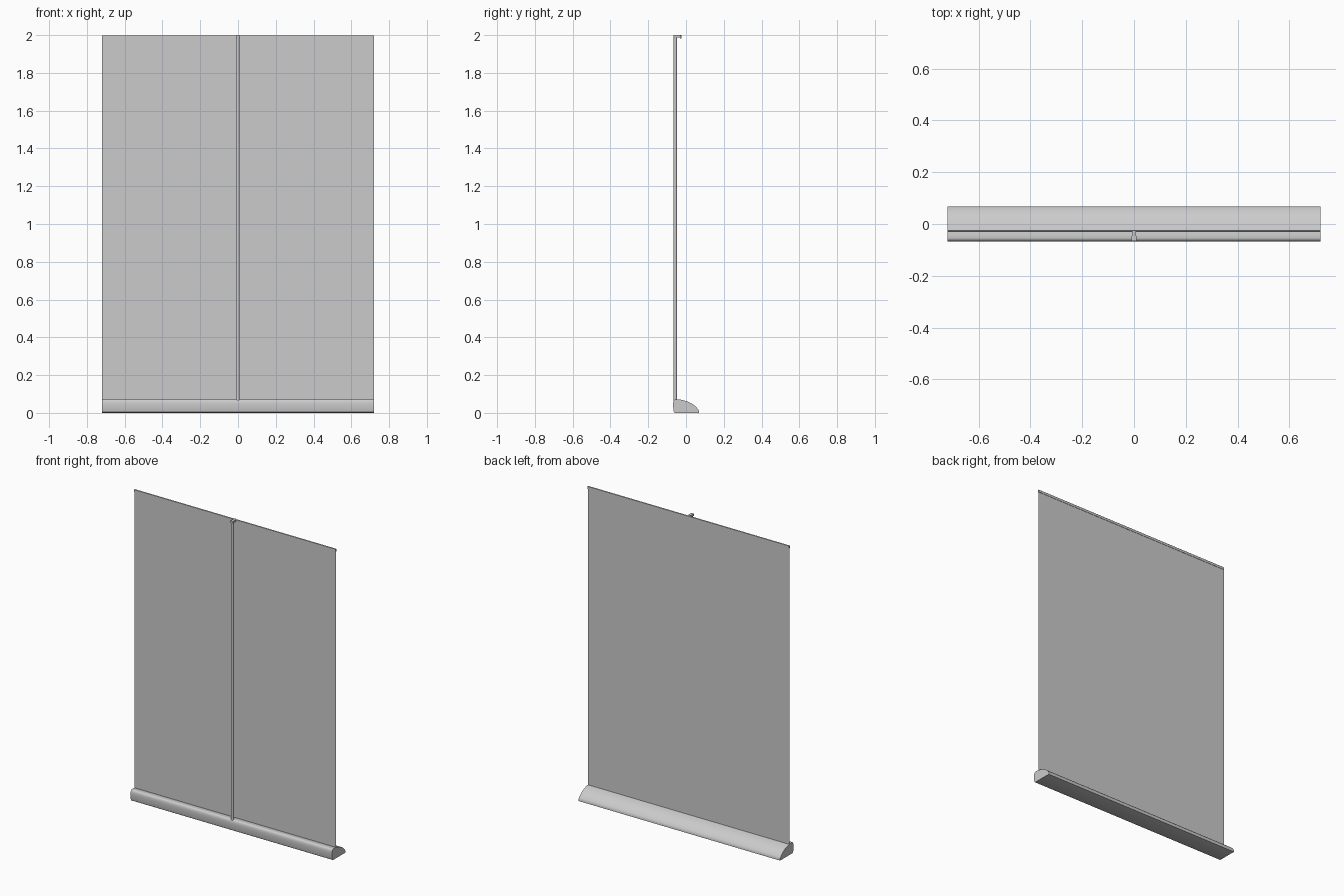
import bpy, bmesh
from mathutils import Vector

if "Cube" in bpy.data.objects:
    bpy.data.objects.remove(bpy.data.objects["Cube"])

W = 0.72  # half width of the stand


def finish(name, bm, angle=0.6):
    bmesh.ops.recalc_face_normals(bm, faces=bm.faces[:])
    me = bpy.data.meshes.new(name)
    bm.to_mesh(me)
    bm.free()
    ob = bpy.data.objects.new(name, me)
    bpy.context.collection.objects.link(ob)
    bpy.context.view_layer.objects.active = ob
    ob.select_set(True)
    bpy.ops.object.shade_smooth_by_angle(angle=angle)
    ob.select_set(False)
    return ob


def extrude_x(name, profile, half):
    """Solid bar along x from a (y, z) profile."""
    bm = bmesh.new()
    f = bm.faces.new([bm.verts.new((-half, y, z)) for y, z in profile])
    r = bmesh.ops.extrude_face_region(bm, geom=[f])
    top = [v for v in r["geom"] if isinstance(v, bmesh.types.BMVert)]
    bmesh.ops.translate(bm, verts=top, vec=(2 * half, 0, 0))
    return finish(name, bm)


def bezier(p0, p1, p2, p3, n=10):
    out = []
    for i in range(n + 1):
        t = i / n
        s = 1 - t
        out.append(tuple(s**3 * a + 3 * s * s * t * b + 3 * s * t * t * c + t**3 * d
                         for a, b, c, d in zip(p0, p1, p2, p3)))
    return out


# base cassette: upright rounded front, long curved slope at the back
base = bezier((-0.068, 0.045), (-0.068, 0.062), (-0.064, 0.072), (-0.054, 0.072), 6)
base += bezier((-0.044, 0.072), (0.010, 0.066), (0.050, 0.045), (0.068, 0.012), 12)
base += [(0.068, 0.0), (-0.058, 0.0), (-0.064, 0.004), (-0.067, 0.014)]
extrude_x("base_cassette", base, W)

# banner sheet: a single thin surface
bm = bmesh.new()
bm.faces.new([bm.verts.new(p) for p in ((-W, -0.026, 0.06), (W, -0.026, 0.06),
                                        (W, -0.026, 1.99), (-W, -0.026, 1.99))])
finish("banner_sheet", bm)

# top rail gripping the sheet
extrude_x("top_rail", [(-0.031, 1.982), (-0.024, 1.982), (-0.024, 1.997),
                       (-0.026, 1.999), (-0.029, 1.999), (-0.031, 1.997)], W)

# support pole
bm = bmesh.new()
bmesh.ops.create_cone(bm, cap_ends=True, segments=20, radius1=0.009, radius2=0.009, depth=1.93)
bmesh.ops.translate(bm, verts=bm.verts[:], vec=(0, -0.057, 1.03))
finish("support_pole", bm)

# pole clip: tapered block from the pole to the rail
bm = bmesh.new()
lo, hi = [[bm.verts.new((x, y, z)) for x, y in ((-0.011, -0.066), (0.011, -0.066),
                                               (0.006, -0.025), (-0.006, -0.025))]
          for z in (1.987, 2.0)]
bm.faces.new(lo)
bm.faces.new(hi)
for i in range(4):
    j = (i + 1) % 4
    bm.faces.new((lo[i], lo[j], hi[j], hi[i]))
finish("pole_clip", bm)
